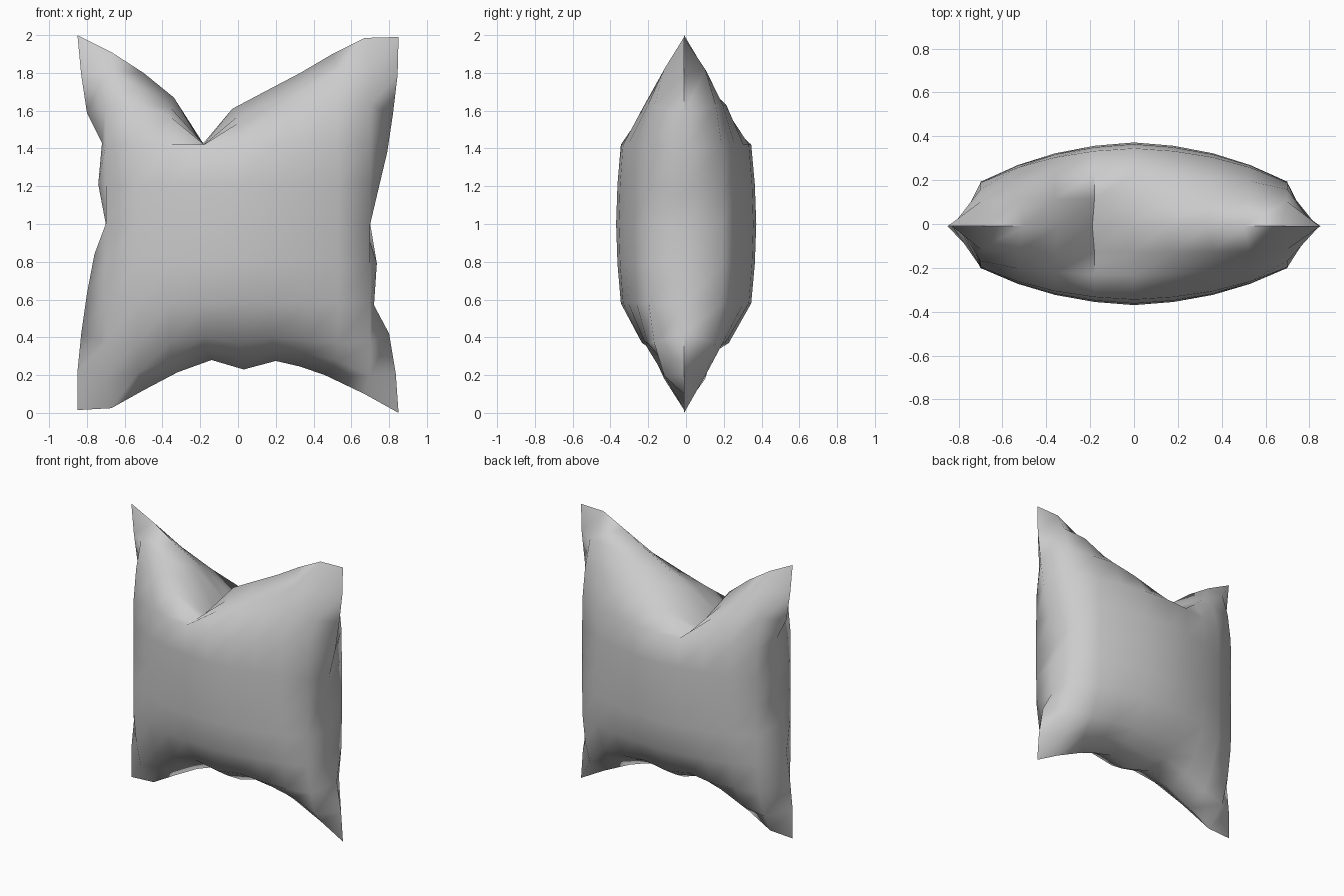
import bpy
import bmesh
import math

cube = bpy.data.objects.get("Cube")
if cube:
    bpy.data.objects.remove(cube, do_unlink=True)

N = 10
# Seam outline: x and z along the top and bottom, then the left-hand and right-hand edges
TOP = [(-.85, 2), (-.67, 1.91), (-.5, 1.8), (-.34, 1.67), (-.19, 1.42), (-.03, 1.61),
       (.14, 1.7), (.33, 1.8), (.5, 1.9), (.67, 1.985), (.85, 1.99)]
BOTTOM = [(-.85, .015), (-.67, .025), (-.5, .12), (-.32, .215), (-.14, .28), (.03, .23),
          (.2, .275), (.33, .245), (.46, .2), (.67, .1), (.85, 0)]
SIDE_A = [(-.85, .015), (-.85, .22), (-.83, .42), (-.8, .63), (-.76, .84), (-.7, 1),
          (-.74, 1.21), (-.72, 1.43), (-.8, 1.59), (-.83, 1.79), (-.85, 2)]
SIDE_B = [(.85, 0), (.835, .21), (.8, .42), (.72, .57), (.735, .79), (.675, .98),
          (.74, 1.17), (.79, 1.38), (.82, 1.58), (.845, 1.79), (.85, 1.99)]

# Cloth spacing and puffiness from an edge to the middle
COLUMNS = [.85, .7, .53, .36, .18, 0]
ROWS = [1, .82, .63, .42, .21, 0]
PUFF_X = [0, .53, .73, .87, .96, 1]
PUFF_Z = [0, .33, .62, .93, .98, 1]
SEAM_Y = -.01
FRONT, BACK = -.36, .382


def mirrored(table, i):
    """Read a half table as a signed one running over the whole grid."""
    return -table[i] if i <= N // 2 else table[N - i]


def cloth_point(i, j, depth):
    """Grid point of one panel; rows are squeezed together where the seam dips."""
    if j == 0 or j == N:
        x, z = (BOTTOM if j == 0 else TOP)[i]
        return x, SEAM_Y, z
    if i == 0 or i == N:
        x, z = (SIDE_A if i == 0 else SIDE_B)[j]
        return x, SEAM_Y, z
    di, dj = min(i, N - i), min(j, N - j)
    low, high = BOTTOM[i][1], TOP[i][1]
    low += .2 * dj * (1 - ROWS[3] - low)
    high += .2 * dj * (1 + ROWS[3] - high)
    z = min(max(1 + mirrored(ROWS, j), low), high)
    puff = (PUFF_X[di] ** -2 + PUFF_Z[dj] ** -2 - 1) ** -.5
    return mirrored(COLUMNS, i), SEAM_Y + depth * puff, z


# Two puffed panels joined along the seam
bm = bmesh.new()
for depth in (FRONT, BACK):
    grid = [[bm.verts.new(cloth_point(i, j, depth)) for i in range(N + 1)] for j in range(N + 1)]
    for j in range(N):
        for i in range(N):
            quad = [grid[j][i], grid[j][i + 1], grid[j + 1][i + 1], grid[j + 1][i]]
            bm.faces.new(quad if depth < 0 else quad[::-1])
bmesh.ops.remove_doubles(bm, verts=bm.verts[:], dist=.0005)
bmesh.ops.recalc_face_normals(bm, faces=bm.faces[:])
mesh = bpy.data.meshes.new("pillow")
bm.to_mesh(mesh)
bm.free()

pillow = bpy.data.objects.new("pillow", mesh)
bpy.context.collection.objects.link(pillow)

# Plain grey cloth
cloth = bpy.data.materials.new("grey_cloth")
cloth.use_nodes = True
cloth.diffuse_color = (.6, .6, .6, 1)
cloth.node_tree.nodes["Principled BSDF"].inputs["Base Color"].default_value = (.6, .6, .6, 1)
mesh.materials.append(cloth)

bpy.ops.object.select_all(action='DESELECT')
pillow.select_set(True)
bpy.context.view_layer.objects.active = pillow
bpy.ops.object.shade_smooth_by_angle(angle=math.radians(75))
